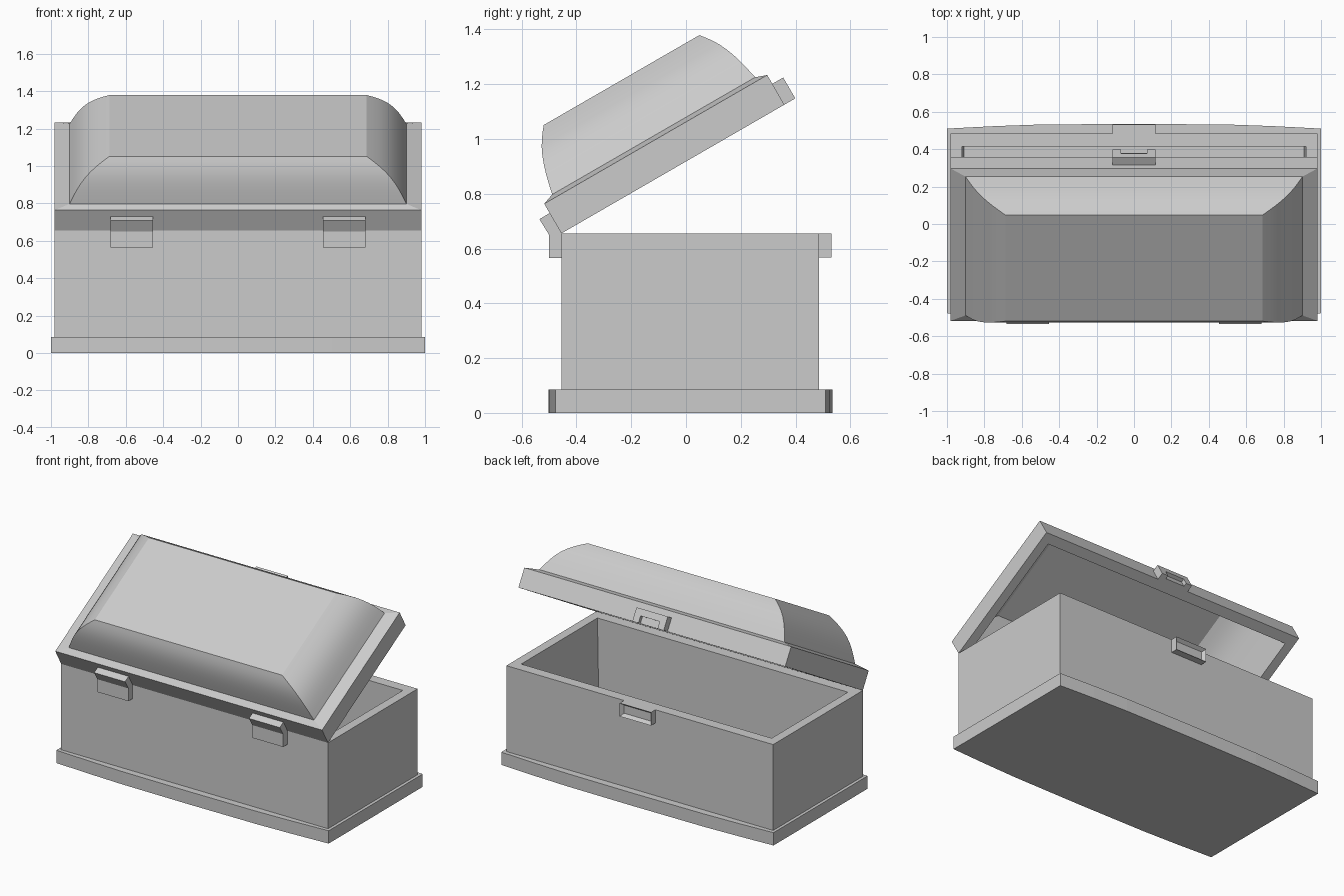
import bpy, bmesh, math
from mathutils import Vector

if "Cube" in bpy.data.objects:
    bpy.data.objects.remove(bpy.data.objects["Cube"], do_unlink=True)

# One plain grey material
GREY = (0.6, 0.6, 0.6, 1)
grey = bpy.data.materials.new("plain grey")
grey.diffuse_color = GREY
grey.use_nodes = True
grey.node_tree.nodes["Principled BSDF"].inputs["Base Color"].default_value = GREY

HINGE = Vector((0, -0.455, 0.655))   # lid pivot line
TILT = math.radians(30)
HX, DEPTH = 0.98, 0.94               # half width and depth of the box


def finish(name, bm, on_lid=False):
    bmesh.ops.recalc_face_normals(bm, faces=bm.faces)
    mesh = bpy.data.meshes.new(name)
    bm.to_mesh(mesh)
    bm.free()
    mesh.materials.append(grey)
    ob = bpy.data.objects.new(name, mesh)
    bpy.context.collection.objects.link(ob)
    if on_lid:
        ob.location = HINGE
        ob.rotation_euler.x = TILT
    return ob


def loft(rings):
    """Closed skin through rectangles given as (half width, y min, y max, z)."""
    bm = bmesh.new()
    loops = [[bm.verts.new(c) for c in ((-h, a, z), (h, a, z), (h, b, z), (-h, b, z))]
             for h, a, b, z in rings]
    for lo, hi in zip(loops, loops[1:]):
        for i in range(4):
            j = (i + 1) % 4
            bm.faces.new((lo[i], lo[j], hi[j], hi[i]))
    bm.faces.new(loops[0])
    bm.faces.new(loops[-1])
    return bm


def prism(points, offset):
    """Polygon extruded by an offset vector."""
    bm = bmesh.new()
    face = bm.faces.new([bm.verts.new(p) for p in points])
    ext = bmesh.ops.extrude_face_region(bm, geom=[face], use_keep_orig=True)
    moved = [v for v in ext["geom"] if isinstance(v, bmesh.types.BMVert)]
    bmesh.ops.translate(bm, verts=moved, vec=offset)
    return bm


def box(x0, x1, y0, y1, z0, z1):
    return prism([(x0, y0, z0), (x1, y0, z0), (x1, y1, z0), (x0, y1, z0)], (0, 0, z1 - z0))


# Plinth with gently bowed front and back
bow = [(-1, 0), (-0.75, 0.013), (-0.5, 0.022), (0, 0.025), (0.5, 0.022), (0.75, 0.013), (1, 0)]
outline = [(x, -0.477 - d, 0) for x, d in bow] + [(x, 0.51 + d, 0) for x, d in reversed(bow)]
finish("plinth", prism(outline, (0, 0, 0.085)))

# Open box: outside, top lip, inside, floor
finish("box_body", loft([
    (HX, -0.455, 0.485, 0.005), (HX, -0.455, 0.485, 0.655),
    (0.92, -0.385, 0.415, 0.655), (0.91, -0.385, 0.415, 0.085)]))


# Lid: hollow inside, rim, sloping ledge and mitred curved dome
def dome(hx, y, z, dx, dy, dz, steps=8):
    rings = []
    for i in range(steps + 1):
        t = i / steps
        bulge = 0.1 * math.sin(math.pi * t)
        f, g = t - bulge, t + bulge
        rings.append((hx - dx * f, y + dy * f, DEPTH - y - dy * f, z + dz * g))
    return rings


inner = [(0.92, 0.065, DEPTH - 0.065, 0.0)] + dome(0.86, 0.08, 0.125, 0.2, 0.1, 0.215)
outer = [(HX, 0, DEPTH, 0.0), (HX, 0, DEPTH, 0.125)] + dome(0.9, 0.042, 0.14, 0.212, 0.1, 0.235)
lid = finish("lid", loft(inner[::-1] + outer), on_lid=True)
bpy.ops.object.select_all(action="DESELECT")
lid.select_set(True)
bpy.context.view_layer.objects.active = lid
bpy.ops.object.shade_smooth_by_angle(angle=math.radians(22))

# Pair of bent hinges
hinge_profile = [(-0.455, 0.565), (-0.5, 0.565), (-0.5, 0.65),
                 (-0.535, 0.707), (-0.497, 0.73), (-0.455, 0.655)]
for side, x in (("right", -0.682), ("left", 0.455)):
    finish("hinge_" + side, prism([(x, y, z) for y, z in hinge_profile], (0.227, 0, 0)))

# Lower latch on the box, with a recess in its outer face
bm = box(-0.115, 0.115, 0.485, 0.531, 0.567, 0.655)
bmesh.ops.recalc_face_normals(bm, faces=bm.faces)
face = [f for f in bm.faces if f.normal.y > 0.9]
bmesh.ops.inset_region(bm, faces=face, thickness=0.024, depth=-0.022)
finish("lower_latch", bm)

# Upper latch on the lid: back plate and a notched front plate
finish("upper_latch_plate", box(-0.115, 0.115, DEPTH, 0.963, 0, 0.088), on_lid=True)
notch = [(-0.115, 0), (-0.07, 0), (-0.07, 0.045), (0.07, 0.045),
         (0.07, 0), (0.115, 0), (0.115, 0.088), (-0.115, 0.088)]
finish("upper_latch_notch", prism([(x, 0.963, z) for x, z in notch], (0, 0.023, 0)), on_lid=True)
